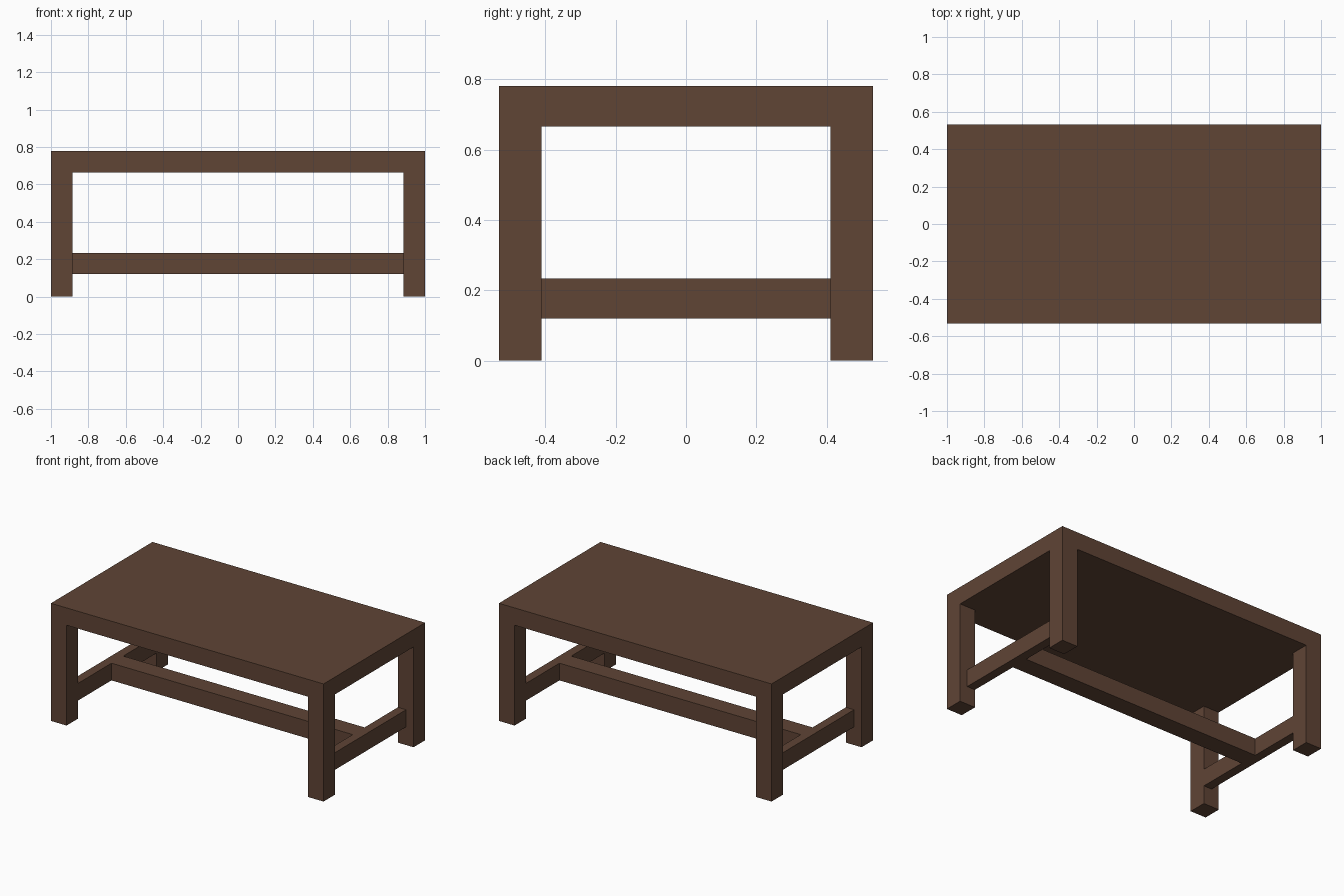
import bpy

if "Cube" in bpy.data.objects:
    bpy.data.objects.remove(bpy.data.objects["Cube"])

wood = bpy.data.materials.new("dark_wood")
wood.diffuse_color = (0.115, 0.058, 0.036, 1.0)
wood.use_nodes = True
wood.node_tree.nodes["Principled BSDF"].inputs["Base Color"].default_value = wood.diffuse_color


def box(name, x, y, z):
    """Axis-aligned box from (min, max) ranges."""
    bpy.ops.mesh.primitive_cube_add(size=1)
    ob = bpy.context.object
    ob.name = name
    for v in ob.data.vertices:
        v.co = [r[0] if c < 0 else r[1] for c, r in zip(v.co, (x, y, z))]
    ob.data.materials.append(wood)
    return ob


def span(a, b, s):
    return (a, b) if s > 0 else (-b, -a)


HX, HY, TOP = 1.0, 0.532, 0.78       # half length, half width, height
LX, LY = 0.885, 0.411                # inner faces of the legs
SLAB = 0.665                         # underside of the top
RAIL = (0.12, 0.234)                 # height range of the stretchers

# thick solid top
box("table_top", (-HX, HX), (-HY, HY), (SLAB, TOP))

# legs flush with the corners, and end stretchers between each pair
for sx, side in ((-1, "left"), (1, "right")):
    for sy, end in ((-1, "front"), (1, "back")):
        box(f"{end}_{side}_leg", span(LX, HX, sx), span(LY, HY, sy), (0, SLAB))
    box(f"{side}_stretcher", span(LX, 0.945, sx), (-LY, LY), RAIL)

# long centre stretcher joining the two ends
box("centre_stretcher", (-LX, LX), (-0.062, 0.062), RAIL)
